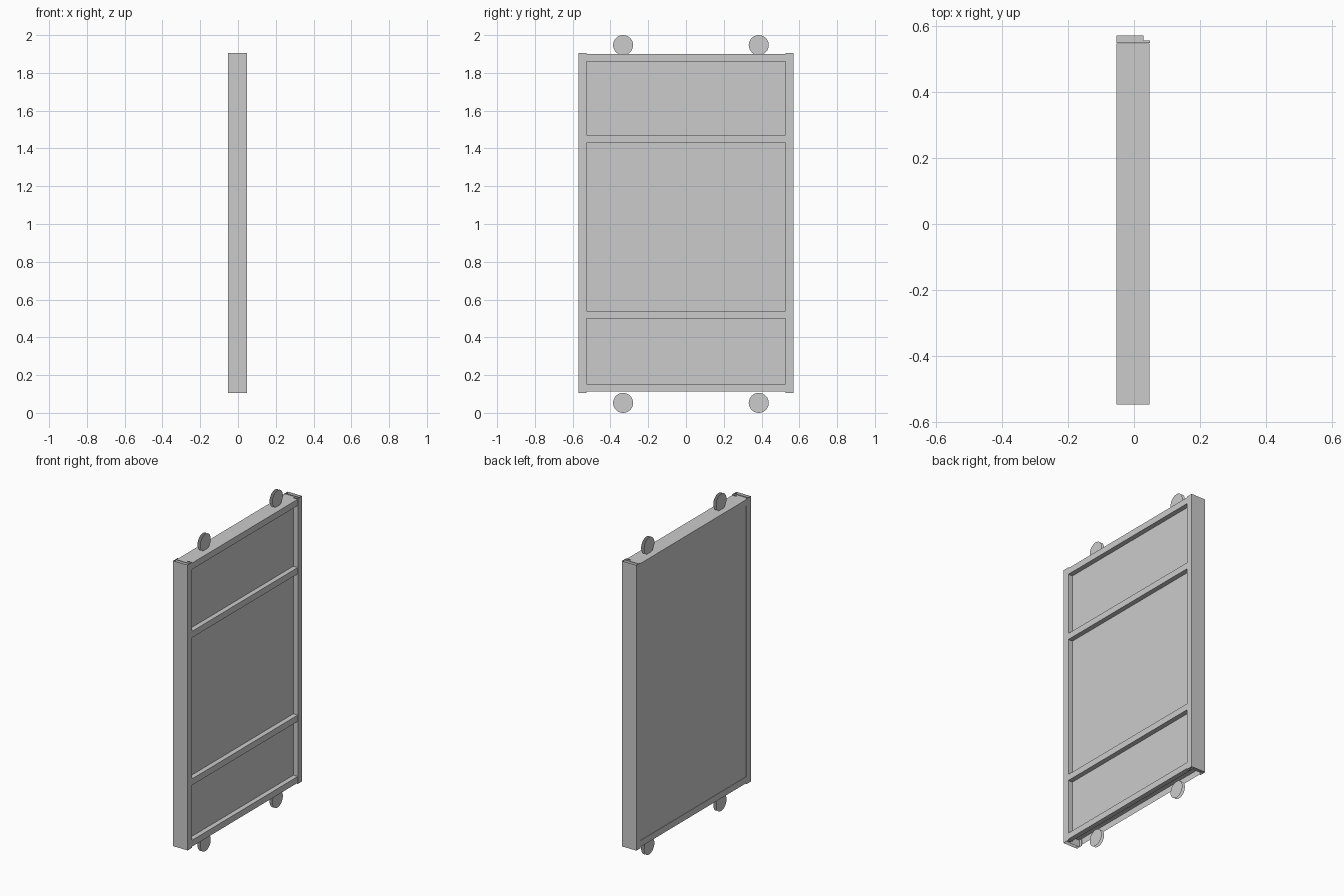
import bpy, bmesh, math
from mathutils import Matrix, Vector

if "Cube" in bpy.data.objects:
    bpy.data.objects.remove(bpy.data.objects["Cube"])

X0, X1 = -0.053, 0.048      # back and front of the frame
PANEL_X = 0.017             # front face of the infill panel
Z0, Z1 = 0.106, 1.905       # stile ends


def finish(name, bm):
    mesh = bpy.data.meshes.new(name)
    bm.to_mesh(mesh)
    bm.free()
    ob = bpy.data.objects.new(name, mesh)
    bpy.context.collection.objects.link(ob)
    return ob


def box(name, lo, hi):
    bm = bmesh.new()
    lo, hi = Vector(lo), Vector(hi)
    size = hi - lo
    bmesh.ops.create_cube(bm, size=1, matrix=Matrix.Translation((lo + hi) / 2)
                          @ Matrix.Diagonal((*size, 1)))
    return finish(name, bm)


def sheet(name, path, offset):
    """Extrude an open 3D path into a thin sheet-metal section."""
    bm = bmesh.new()
    offset = Vector(offset)
    a = [bm.verts.new(p) for p in path]
    b = [bm.verts.new(Vector(p) + offset) for p in path]
    for i in range(len(path) - 1):
        bm.faces.new((a[i], a[i + 1], b[i + 1], b[i]))
    return finish(name, bm)


# Side stiles: open-ended channels with an inner web
for side, s in (("left", -1), ("right", 1)):
    section = [(PANEL_X, 0.527), (X1, 0.527), (X1, 0.57),
               (X0, 0.57), (X0, 0.527), (-0.05, 0.527)]
    path = [(x, s * y, Z0) for x, y in section]
    if s > 0:
        path.reverse()
    sheet(side + "_stile", path, (0, 0, Z1 - Z0))
    sheet(side + "_stile_web", [(X0, s * 0.547, Z0), (X1, s * 0.547, Z0)],
          (0, 0, Z1 - Z0))

# Small plates closing part of the right channel
sheet("stile_end_plate", [(X0, 0.548, 0.112), (0.028, 0.548, 0.112)], (0, 0.022, 0))
sheet("stile_end_tab", [(0.028, 0.548, 0.112), (X1, 0.548, 0.112)], (0, 0.007, 0))

# Infill panel
box("panel", (-0.05, -0.546, 0.15), (PANEL_X, 0.546, 1.87))

# Top rail and the two dividing bars
E = 0.0004
box("top_rail", (X0 + E, -0.546, 1.86), (X1 - E, 0.546, 1.90))
for name, z in (("lower_bar", 0.50), ("upper_bar", 1.43)):
    box(name, (PANEL_X - 0.002, -0.527, z), (X1 - E, 0.527, z + 0.04))

# Bottom rail: channel open downwards
sheet("bottom_rail", [(X0 + E, -0.546, 0.113), (X0 + E, -0.546, 0.153),
                      (X1 - E, -0.546, 0.153), (X1 - E, -0.546, 0.113),
                      (PANEL_X, -0.546, 0.113), (PANEL_X, -0.546, 0.153)],
      (0, 1.092, 0))

# Rollers: paired flat discs above and below the door
R = 0.053
for level, z in (("top", 2 - R), ("bottom", R)):
    for side, y in (("left", -0.333), ("right", 0.385)):
        bm = bmesh.new()
        for x, turn in ((-0.012, -1), (0.006, 1)):
            bmesh.ops.create_circle(
                bm, cap_ends=True, segments=32, radius=R,
                matrix=Matrix.Translation((x, y, z))
                @ Matrix.Rotation(turn * math.pi / 2, 4, 'Y'))
        finish(f"{level}_{side}_roller", bm)
